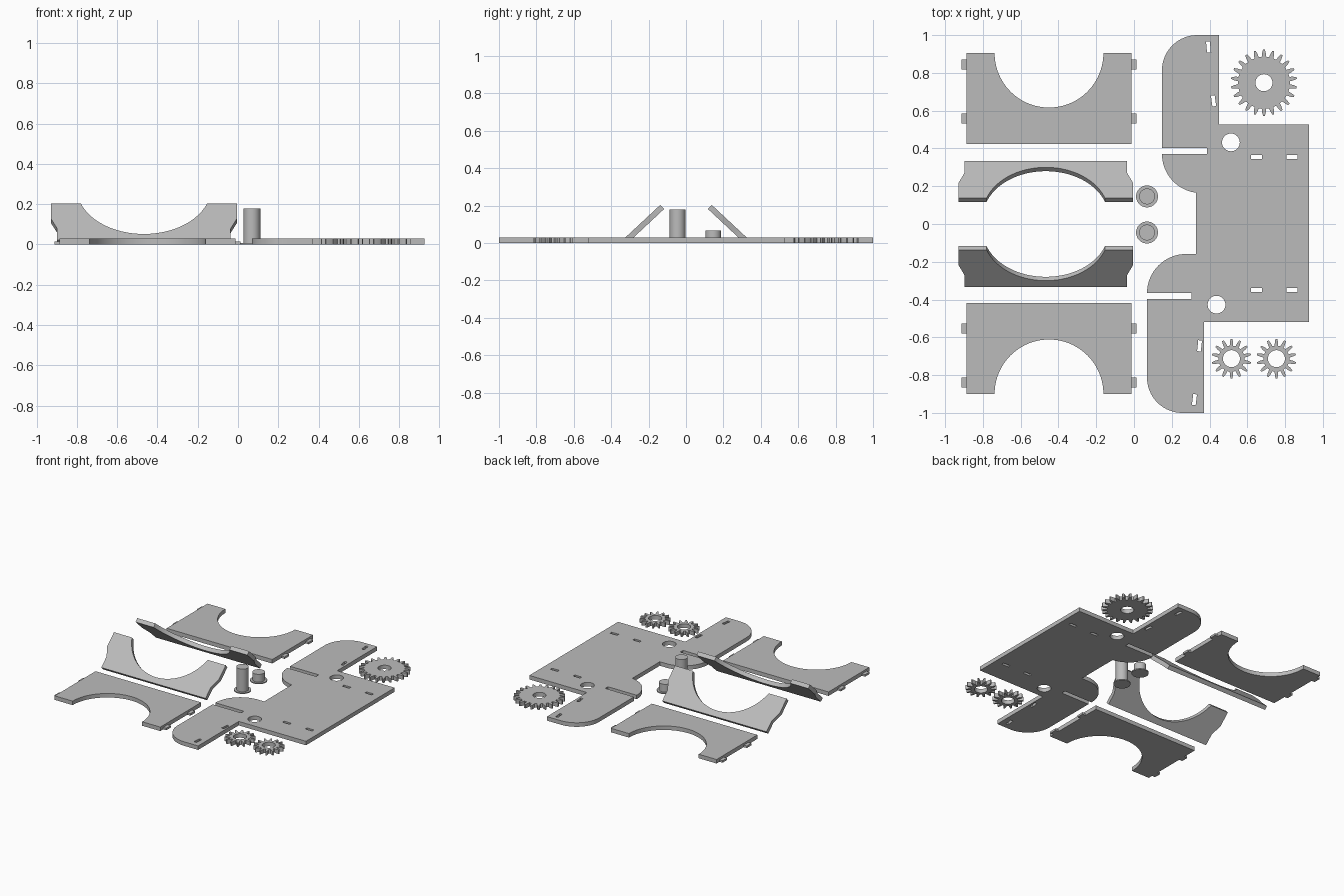
import bpy
import bmesh
from math import sin, cos, pi, radians, asin
from mathutils import Matrix

cube = bpy.data.objects.get("Cube")
if cube:
    bpy.data.objects.remove(cube, do_unlink=True)

THICK = 0.03

grey = bpy.data.materials.new("plain grey")
grey.use_nodes = True
colour = (0.5, 0.5, 0.5, 1)
grey.diffuse_color = colour
grey.node_tree.nodes["Principled BSDF"].inputs["Base Color"].default_value = colour


def arc(cx, cy, r, start, end, steps=24):
    """Points along a circular arc, angles in degrees."""
    angles = [radians(start + (end - start) * i / steps) for i in range(steps + 1)]
    return [(cx + r * cos(a), cy + r * sin(a)) for a in angles]


def circle(cx, cy, r):
    return arc(cx, cy, r, 0, 360, 40)[:-1]


def rectangle(cx, cy, w, h, turn=0):
    c, s = cos(radians(turn)), sin(radians(turn))
    corners = [(-w / 2, -h / 2), (w / 2, -h / 2), (w / 2, h / 2), (-w / 2, h / 2)]
    return [(cx + x * c - y * s, cy + x * s + y * c) for x, y in corners]


def sheet(name, outline, holes=(), thick=THICK, matrix=None):
    """Flat cut sheet with holes, standing on the ground unless a matrix is given."""
    curve = bpy.data.curves.new(name, "CURVE")
    curve.dimensions = "2D"
    curve.fill_mode = "BOTH"
    curve.extrude = thick / 2
    for loop in (outline, *holes):
        spline = curve.splines.new("POLY")
        spline.points.add(len(loop) - 1)
        for point, (x, y) in zip(spline.points, loop):
            point.co = (x, y, 0, 1)
        spline.use_cyclic_u = True
    obj = bpy.data.objects.new(name, curve)
    bpy.context.collection.objects.link(obj)
    bpy.ops.object.select_all(action="DESELECT")
    obj.select_set(True)
    bpy.context.view_layer.objects.active = obj
    bpy.ops.object.convert(target="MESH")
    obj = bpy.context.view_layer.objects.active
    # weld caps to walls
    bm = bmesh.new()
    bm.from_mesh(obj.data)
    bmesh.ops.remove_doubles(bm, verts=bm.verts, dist=0.0002)
    bmesh.ops.recalc_face_normals(bm, faces=bm.faces)
    bm.to_mesh(obj.data)
    bm.free()
    obj.data.transform(matrix or Matrix.Translation((0, 0, thick / 2)))
    obj.data.materials.clear()
    obj.data.materials.append(grey)
    bpy.ops.object.shade_smooth_by_angle(angle=radians(30))
    return obj


# Flat side panels with a half-round cutout and edge tabs
for side, label in ((1, "back"), (-1, "front")):
    def place(points):
        return [(x, side * y + 0.0025) for x, y in points]

    outline = [(-0.886, 0.902), (-0.886, 0.42), (-0.013, 0.42), (-0.013, 0.902)]
    outline += arc(-0.45, 0.902, 0.288, 0, -180, 48)
    sheet(label + "_panel", place(outline))
    for x, end in ((-0.899, "right"), (0, "left")):
        for y, spot in ((0.841, "outer"), (0.555, "inner")):
            sheet(f"{label}_panel_{end}_{spot}_tab",
                  place(rectangle(x, y, 0.026, 0.053)), thick=0.015)

# Leaning panels with a shallow arched cutout
MID, LENGTH, RADIUS, RISE = -0.467, 0.266, 0.332, 0.11
dip = 180 / pi * asin(RISE / RADIUS)
half = [(0.431, 0), (0.431, 0.085), (0.462, 0.157), (0.462, LENGTH)]
leaning = [(MID + x, y) for x, y in half]
leaning += arc(MID, LENGTH + RISE, RADIUS, -dip, dip - 180, 48)
leaning += [(MID - x, y) for x, y in reversed(half)]
for side, tilt, label in ((1, 137, "back"), (-1, 43, "front")):
    matrix = (Matrix.Translation((0, side * 0.322, 0.011))
              @ Matrix.Rotation(radians(tilt), 4, "X"))
    sheet(label + "_leaning_panel", leaning, matrix=matrix)

# Base plate with two rounded arms
plate = [(0.45, 1), (0.45, 0.528), (0.926, 0.528), (0.926, -0.52), (0.37, -0.52), (0.37, -1)]
plate += arc(0.256, -0.813, 0.187, 270, 180)
plate += [(0.069, -0.398), (0.304, -0.398), (0.304, -0.366)]
plate += arc(0.276, -0.366, 0.207, 180, 90)
plate += [(0.328, -0.159)]
plate += arc(0.355, 0.371, 0.207, 262.5, 180)
plate += [(0.386, 0.371), (0.386, 0.403), (0.148, 0.403)]
plate += arc(0.335, 0.813, 0.187, 180, 90)
holes = [circle(0.513, 0.432, 0.047), circle(0.437, -0.427, 0.047)]
holes += [rectangle(x, y, 0.058, 0.02) for x in (0.649, 0.837) for y in (0.355, -0.35)]
holes += [rectangle(x, y, 0.02, 0.058, turn) for x, y, turn in (
    (0.394, 0.937, 5), (0.421, 0.652, 8), (0.347, -0.645, -6), (0.32, -0.93, -7))]
sheet("base_plate", plate, holes)


# Gears
def gear(name, cx, cy, teeth, root, tip, bore):
    outline = []
    profile = ((-0.3, 0), (-0.22, 0.5), (-0.1, 1), (0.1, 1), (0.22, 0.5), (0.3, 0))
    for i in range(teeth):
        for shift, height in profile:
            a = 2 * pi * (i + shift) / teeth + pi / 2
            r = root + (tip - root) * height
            outline.append((cx + r * cos(a), cy + r * sin(a)))
    sheet(name, outline, [circle(cx, cy, bore)])


gear("large_gear", 0.688, 0.748, 22, 0.138, 0.175, 0.045)
gear("small_gear_right", 0.516, -0.713, 14, 0.069, 0.105, 0.045)
gear("small_gear_left", 0.754, -0.713, 14, 0.069, 0.105, 0.045)

# Pegs with a thin foot
for name, y, height in (("tall_peg", -0.045, 0.178), ("short_peg", 0.146, 0.066)):
    sheet(name, circle(0.069, y, 0.042), thick=height)
    sheet(name + "_foot", circle(0.069, y, 0.058), thick=0.008)
